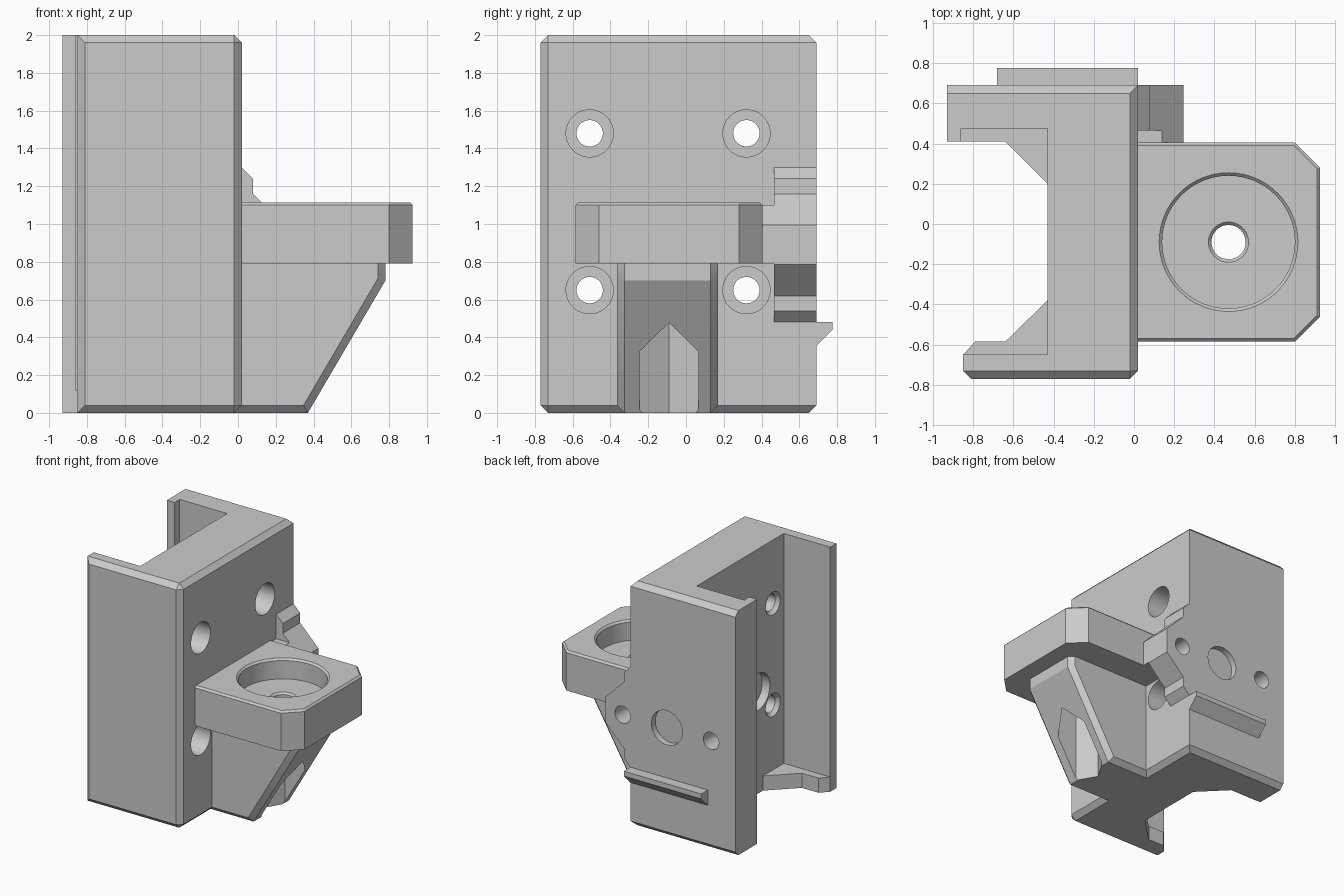
import bpy
import bmesh
import math
from mathutils import Matrix, Vector

if "Cube" in bpy.data.objects:
    bpy.data.objects.remove(bpy.data.objects["Cube"])

grey = bpy.data.materials.new("plain grey")
grey.use_nodes = True
colour = (0.6, 0.6, 0.6, 1)
grey.diffuse_color = colour
grey.node_tree.nodes["Principled BSDF"].inputs["Base Color"].default_value = colour


def finish(name, bm):
    bmesh.ops.recalc_face_normals(bm, faces=bm.faces)
    mesh = bpy.data.meshes.new(name)
    bm.to_mesh(mesh)
    bm.free()
    mesh.materials.append(grey)
    ob = bpy.data.objects.new(name, mesh)
    bpy.context.collection.objects.link(ob)
    return ob


def prism(name, axis, pts, lo, hi, bevel=0, rule=None):
    """Extrude a 2D outline along an axis; chamfer the edges the rule picks."""
    place = {"x": lambda a, b, t: (t, a, b),
             "y": lambda a, b, t: (a, t, b),
             "z": lambda a, b, t: (a, b, t)}[axis]
    bm = bmesh.new()
    low = [bm.verts.new(place(a, b, lo)) for a, b in pts]
    high = [bm.verts.new(place(a, b, hi)) for a, b in pts]
    bm.faces.new(low)
    bm.faces.new(high)
    for i in range(len(pts)):
        j = (i + 1) % len(pts)
        bm.faces.new((low[i], low[j], high[j], high[i]))
    bmesh.ops.recalc_face_normals(bm, faces=bm.faces)
    if bevel:
        edges = [e for e in bm.edges if rule(*[v.co for v in e.verts])]
        bmesh.ops.bevel(bm, geom=edges, offset=bevel, segments=1,
                        affect="EDGES", profile=0.5)
    return finish(name, bm)


def rod(name, axis, start, end, r1, r2=None, sides=48):
    """Round or tapered cutter from start along the axis to the end value."""
    i = "xyz".index(axis)
    a = Vector(start)
    b = a.copy()
    b[i] = end
    d = b - a
    bm = bmesh.new()
    spin = Vector((0, 0, 1)).rotation_difference(d).to_matrix().to_4x4()
    bmesh.ops.create_cone(bm, cap_ends=True, segments=sides, radius1=r1,
                          radius2=r1 if r2 is None else r2, depth=d.length,
                          matrix=Matrix.Translation((a + b) / 2) @ spin)
    return finish(name, bm)


def combine(target, other, operation):
    mod = target.modifiers.new("combine", "BOOLEAN")
    mod.operation = operation
    mod.solver = "EXACT"
    mod.object = other
    bpy.context.view_layer.objects.active = target
    bpy.ops.object.modifier_apply(modifier=mod.name)
    bpy.data.objects.remove(other)


def rect(a0, b0, a1, b1):
    return [(a0, b0), (a1, b0), (a1, b1), (a0, b1)]


# Main channel block, chamfered except at its open side and back right corner
def outer_edges(p, q):
    m = (p + q) / 2
    back_upright = m.x > 0 and m.y > 0.6 and abs(p.z - q.z) > 1
    return m.x > -0.9 and not back_upright


body = prism("channel_bracket", "z", rect(-0.93, -0.77, 0.02, 0.69), 0, 2,
             0.04, outer_edges)

cut = lambda ob: combine(body, ob, "DIFFERENCE")
add = lambda ob: combine(body, ob, "UNION")

# Shorter front flange, channel cavity with a lip, and the floor opening
cut(prism("front_trim", "z", [(-1.2, -1), (-0.58, -1), (-0.85, -0.73),
                              (-0.85, 0), (-1.2, 0)], -1, 3))
cut(prism("cavity", "z", [(-2, 0.41), (-0.86, 0.41), (-0.86, 0.475),
                          (-0.43, 0.475), (-0.43, -0.65), (-2, -0.65)], 0.12, 3))
cut(prism("floor_opening", "z", [(-2, 0.41), (-0.64, 0.41), (-0.43, 0.2),
                                 (-0.43, -0.38), (-0.64, -0.585), (-0.79, -0.585),
                                 (-0.85, -0.65), (-2, -0.65)], -1, 0.13))

# Sloped support with chamfered sides
add(prism("support", "y", [(-0.1, 0), (0.37, 0), (0.78, 0.7), (0.78, 0.9),
                           (-0.1, 0.9)], -0.365, 0.17, 0.04,
          lambda p, q: abs(p.y - q.y) < 0.01 and min(p.x, q.x) > -0.2
          and max(p.x, q.x) > 0 and min(p.z, q.z) < 0.8))

# Shelf with clipped corners and a fine chamfer round its top
add(prism("shelf", "z", [(-0.1, -0.585), (0.8, -0.585), (0.925, -0.46),
                         (0.925, 0.28), (0.8, 0.405), (-0.1, 0.405)],
          0.79, 1.115, 0.015,
          lambda p, q: min(p.z, q.z) > 1.1 and max(p.x, q.x) > 0))

# Side ear, mirrored about its mid height, and the web joining it to the shelf
mid = 0.89
half = [(-0.1, 0.41), (0.02, 0.41), (0.08, 0.35), (0.08, 0.27), (0.245, 0.105)]
ear = [(x, mid + h) for x, h in half] + [(x, mid - h) for x, h in reversed(half)]
add(prism("ear", "y", ear, 0.465, 0.69))
add(prism("ear_web", "y", [(-0.1, 0.79), (0.245, 0.79), (0.245, 0.995),
                           (0.14, 1.1), (-0.1, 1.1)], 0.36, 0.5))

# Rail across the back
add(prism("back_rail", "x", [(0.6, 0.48), (0.775, 0.48), (0.775, 0.44),
                             (0.69, 0.355), (0.6, 0.355)], -0.68, 0.02))

# Shelf bore, its rims, and the hexagonal pocket below
cx, cy = 0.47, -0.09
cut(rod("bore", "z", (cx, cy, 0.95), 1.3, 0.33, sides=64))
cut(rod("bore_rim", "z", (cx, cy, 1.1), 1.13, 0.33, 0.36, sides=64))
cut(rod("centre_hole", "z", (cx, cy, -0.5), 1.3, 0.085))
cut(rod("centre_rim", "z", (cx, cy, 0.935), 0.965, 0.085, 0.115))
hexagon = [(cx + 0.18 * math.cos(k * math.pi / 3),
            cy + 0.18 * math.sin(k * math.pi / 3)) for k in range(6)]
cut(prism("nut_pocket", "z", hexagon, -0.5, 0.6))

# Four counterbored screw holes through the web
for y in (-0.51, 0.32):
    for z in (0.65, 1.48):
        cut(rod("screw_hole", "x", (-0.6, y, z), 0.2, 0.07))
        cut(rod("screw_head", "x", (-0.25, y, z), 0.2, 0.125))
        cut(rod("screw_rim", "x", (-0.45, y, z), -0.4, 0.11, 0.07))

# Round recess on the inside of the web
cut(rod("inner_recess", "x", (-0.6, -0.32, 0.83), -0.36, 0.15))

# Recess and a pair of screw holes in the back
cut(rod("back_recess", "y", (-0.31, 0.8, mid), 0.64, 0.14))
for x in (-0.71, 0.09):
    cut(rod("back_screw_hole", "y", (x, 0.8, mid), 0.38, 0.07))

bpy.ops.object.select_all(action="DESELECT")
body.select_set(True)
bpy.context.view_layer.objects.active = body
bpy.ops.object.shade_smooth_by_angle(angle=math.radians(25))
